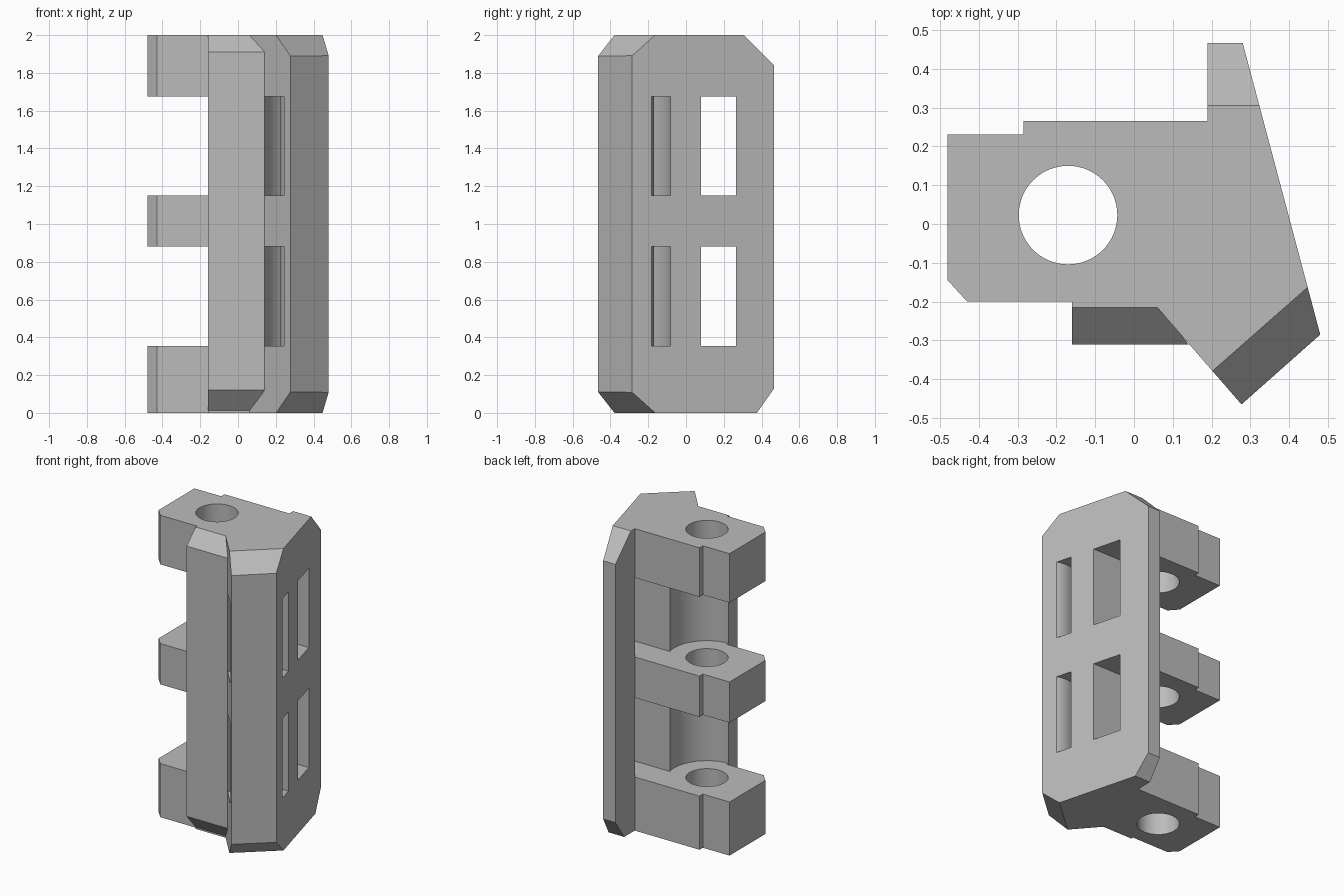
import bpy, bmesh
from math import cos, sin, radians
from mathutils import Vector

if "Cube" in bpy.data.objects:
    bpy.data.objects.remove(bpy.data.objects["Cube"], do_unlink=True)

grey = bpy.data.materials.new("plain_grey")
grey.use_nodes = True
grey.diffuse_color = (0.5, 0.5, 0.5, 1)
grey.node_tree.nodes["Principled BSDF"].inputs["Base Color"].default_value = (0.5, 0.5, 0.5, 1)


def arc(cx, cy, r, start, end, n):
    """Points along a circular arc, angles in degrees."""
    angles = [radians(start + (end - start) * i / n) for i in range(n + 1)]
    return [(cx + r * cos(a), cy + r * sin(a)) for a in angles]


def prism(name, outline, z0, z1, planes=()):
    """Extrude an outline upwards, then trim it with (point, normal) planes."""
    bm = bmesh.new()
    base = bm.faces.new([bm.verts.new((x, y, z0)) for x, y in outline])
    top = bmesh.ops.extrude_face_region(bm, geom=[base])["geom"]
    bmesh.ops.translate(bm, vec=(0, 0, z1 - z0),
                        verts=[v for v in top if isinstance(v, bmesh.types.BMVert)])
    for co, no in planes:
        geom = bm.verts[:] + bm.edges[:] + bm.faces[:]
        bmesh.ops.bisect_plane(bm, geom=geom, plane_co=co, plane_no=no, clear_outer=True)
        bmesh.ops.holes_fill(bm, edges=[e for e in bm.edges if e.is_boundary])
    bmesh.ops.recalc_face_normals(bm, faces=bm.faces)
    mesh = bpy.data.meshes.new(name)
    bm.to_mesh(mesh)
    bm.free()
    mesh.materials.append(grey)
    obj = bpy.data.objects.new(name, mesh)
    bpy.context.collection.objects.link(obj)
    return obj


def bevel_plane(direction, inner, outer, z_inner, z_outer):
    """Sloping plane from an inner line at an end to an outer line on a side."""
    d = Vector((*direction, 0)).normalized()
    run, rise = outer - inner, z_inner - z_outer
    normal = d * abs(rise) + Vector((0, 0, run if rise > 0 else -run))
    return d * inner + Vector((0, 0, z_inner)), normal.normalized()


def cut(target, cutter):
    cutter.hide_render = True
    mod = target.modifiers.new("cut", "BOOLEAN")
    mod.operation, mod.solver, mod.object = "DIFFERENCE", "EXACT", cutter
    bpy.context.view_layer.objects.active = target
    bpy.ops.object.modifier_apply(modifier=mod.name)
    bpy.data.objects.remove(cutter, do_unlink=True)


# Main body: knuckles, slanted side plate and front corner block
corner_dir = (0.66, -0.75)
body = prism("hinge_body", [
    (-0.48, 0.23), (-0.285, 0.23), (-0.285, 0.265), (0.19, 0.265), (0.19, 0.467),
    (0.28, 0.467), (0.48, -0.285), (0.277, -0.465), (0.06, -0.215),
    (-0.16, -0.215), (-0.16, -0.2), (-0.43, -0.2), (-0.48, -0.145)], 0, 2, [
    bevel_plane((0, 1), 0.305, 0.467, 2, 1.84),
    bevel_plane((0, 1), 0.375, 0.467, 0, 0.13),
    bevel_plane(corner_dir, 0.418, 0.532, 2, 1.89),
    bevel_plane(corner_dir, 0.418, 0.532, 0, 0.11)])

# Front strip with sloped ends
prism("front_strip", [(-0.16, -0.31), (0.14, -0.31), (0.07, -0.215), (-0.16, -0.215)], 0, 2, [
    bevel_plane((0, -1), 0.215, 0.31, 2, 1.91),
    bevel_plane((0, -1), 0.205, 0.31, 0, 0.12)])

# Gaps between knuckles, opening as windows through the side plate
pin = (-0.17, 0.023)
gap = [(-0.6, -0.23), (-0.17, -0.23)] + arc(*pin, 0.24, -90, 13.7, 24) + [
    (0.6, 0.08), (0.6, 0.265), (0.188, 0.265), (0.18, 0.3), (-0.6, 0.3)]
# Curved channel from the side plate round to the corner block's left face
channel = arc(0.39, -0.335, 0.256, 20, 212, 32) + arc(0.39, -0.335, 0.165, 212, 20, 32)

for z0, z1 in ((0.355, 0.88), (1.15, 1.675)):
    cut(body, prism("gap_cutter", gap, z0, z1))
    cut(body, prism("channel_cutter", channel, z0, z1))

# Pin hole
cut(body, prism("pin_cutter", arc(*pin, 0.127, 0, 354.375, 63), -0.1, 2.1))

bpy.ops.object.select_all(action="DESELECT")
body.select_set(True)
bpy.context.view_layer.objects.active = body
bpy.ops.object.shade_smooth_by_angle(angle=radians(20))
